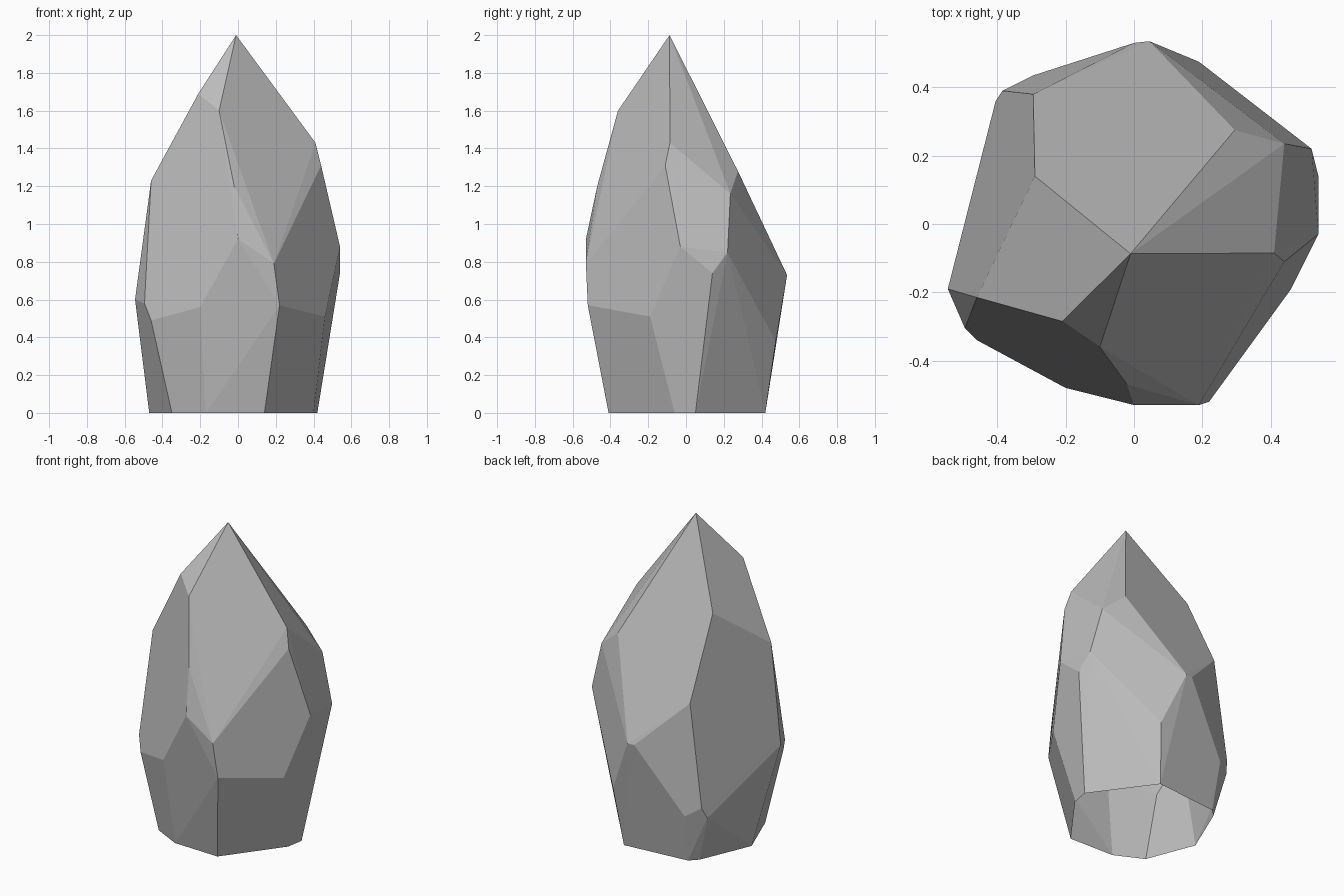
import bpy
import bmesh
from mathutils import Vector

# Remove the default cube only
default_cube = bpy.data.objects.get("Cube")
if default_cube:
    bpy.data.objects.remove(default_cube, do_unlink=True)


def make_material(name, colour):
    """One flat colour, shown in the viewport and in a render."""
    material = bpy.data.materials.new(name)
    material.use_nodes = True
    material.diffuse_color = colour
    shader = next(n for n in material.node_tree.nodes if n.type == "BSDF_PRINCIPLED")
    shader.inputs["Base Color"].default_value = colour
    return material


# Corner rings of the cut stone, from the open foot up to the tip
foot_ring = [(.14, -.41, 0), (.4, -.06, 0), (.42, .05, 0), (.15, .42, 0),
             (-.28, .38, 0), (-.33, .33, 0), (-.47, 0, 0),
             (-.35, -.31, 0), (-.17, -.4, 0)]
lower_ring = [(.22, -.52, .57), (.46, -.19, .51), (.19, .475, .38),
              (-.295, .435, .31), (-.385, .39, .37), (-.405, .36, .3),
              (-.545, -.19, .6), (-.495, -.305, .58),
              (-.46, -.34, .49), (-.2, -.48, .56)]
waist_ring = [(0, -.53, .92), (.19, -.53, .79), (.54, -.03, .88),
              (.54, .14, .74), (.52, .22, .85), (.045, .535, .73),
              (0, .53, .73), (-.295, .38, 1.02)]
shoulder_ring = [(-.02, -.47, 1.2), (.44, -.11, 1.31), (.41, -.085, 1.43),
                 (.44, .235, 1.16), (.295, .275, 1.28),
                 (-.29, .14, 1.51), (-.46, -.215, 1.23)]
tip_ring = [(-.1, -.36, 1.6), (-.21, -.285, 1.69), (-.01, -.087, 2)]


def build_stone(name, rings, material):
    """Wrap facets around the corner rings and leave the foot open."""
    bm = bmesh.new()
    for ring in rings:
        for corner in ring:
            bm.verts.new(Vector(corner))
    hull = bmesh.ops.convex_hull(bm, input=list(bm.verts))
    spare = {v for v in hull["geom_interior"] + hull["geom_unused"]
             if isinstance(v, bmesh.types.BMVert)}
    bmesh.ops.delete(bm, geom=list(spare), context="VERTS")
    bmesh.ops.recalc_face_normals(bm, faces=list(bm.faces))

    # Open underside
    underside = [f for f in bm.faces if all(abs(v.co.z) < .001 for v in f.verts)]
    bmesh.ops.delete(bm, geom=underside, context="FACES")

    # Merge nearly level triangles into broad facets
    bmesh.ops.dissolve_limit(bm, angle_limit=.06,
                             verts=list(bm.verts), edges=list(bm.edges))
    mesh = bpy.data.meshes.new(name)
    bm.to_mesh(mesh)
    bm.free()
    for polygon in mesh.polygons:
        polygon.use_smooth = False
    mesh.materials.append(material)
    stone = bpy.data.objects.new(name, mesh)
    bpy.context.scene.collection.objects.link(stone)
    return stone


stone_grey = make_material("stone_grey", (.5, .5, .5, 1))
build_stone("faceted_stone",
            [foot_ring, lower_ring, waist_ring, shoulder_ring, tip_ring],
            stone_grey)
